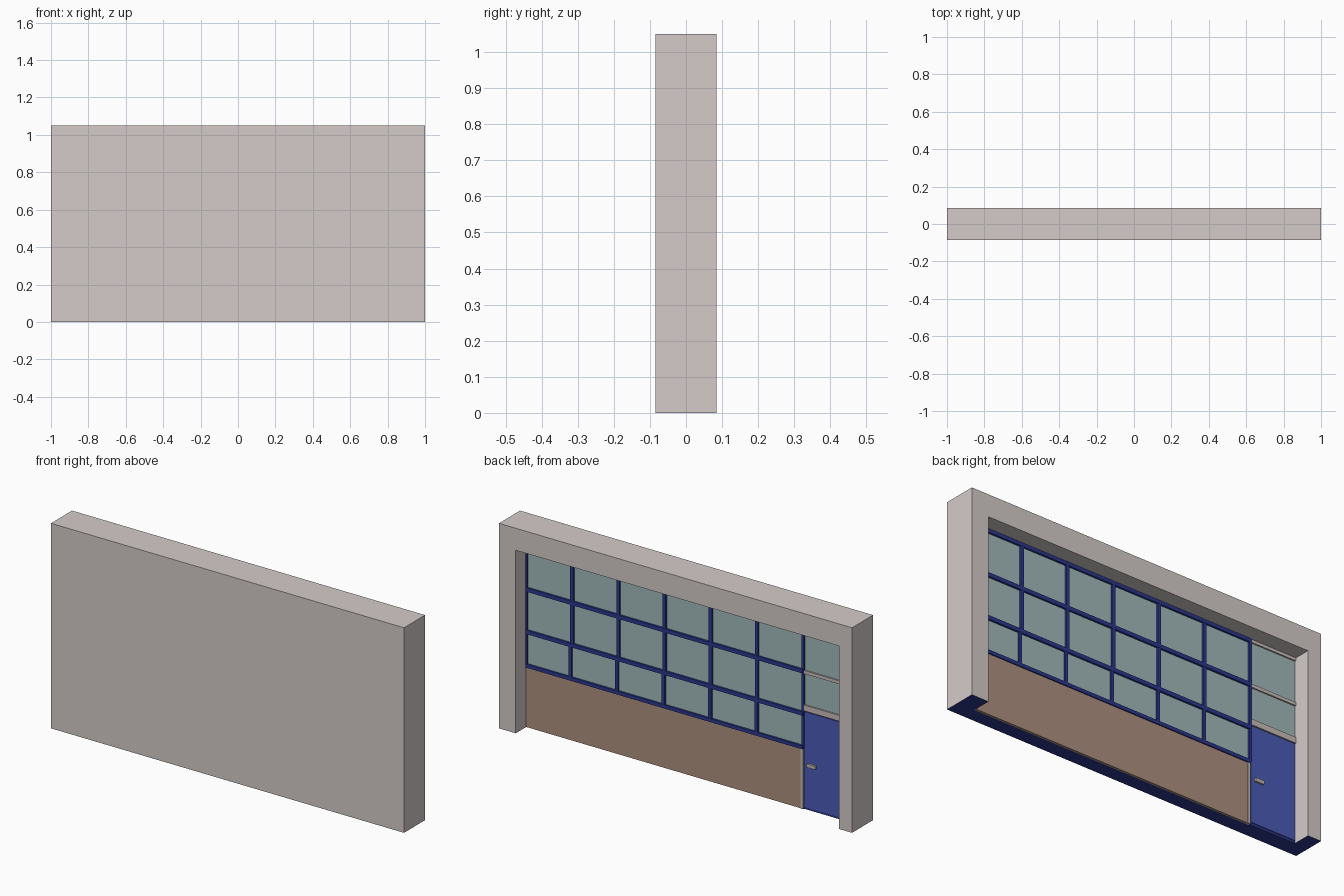
import bpy

if "Cube" in bpy.data.objects:
    bpy.data.objects.remove(bpy.data.objects["Cube"])

def mat(name, c):
    m = bpy.data.materials.new(name)
    m.diffuse_color = (*c, 1)
    m.use_nodes = True
    m.node_tree.nodes["Principled BSDF"].inputs["Base Color"].default_value = m.diffuse_color
    return m

WALL = mat("plaster", (0.66, 0.60, 0.59))
NAVY = mat("navy", (0.025, 0.04, 0.28))
DOOR = mat("door_blue", (0.07, 0.11, 0.48))
GLASS = mat("glass", (0.36, 0.49, 0.49))
BROWN = mat("brown_panel", (0.42, 0.28, 0.21))
FRAME = mat("frame", (0.58, 0.51, 0.49))

def box(name, x0, x1, y0, y1, z0, z1, m=None):
    bpy.ops.mesh.primitive_cube_add(size=1, location=((x0+x1)/2, (y0+y1)/2, (z0+z1)/2))
    o = bpy.context.object
    o.name = name
    o.scale = (abs(x1-x0), y1-y0, z1-z0)
    bpy.ops.object.transform_apply(location=True, scale=True)
    if m:
        o.data.materials.append(m)
    return o

L, R, TOP = 0.905, -0.925, 0.937      # opening limits
P, B = -0.665, -0.012                 # door post, recess back plane

# Wall slab with a recess open at the bottom
wall = box("wall", -1, 1, -0.085, 0.085, 0, 1.05, WALL)
cut = box("recess_cutter", R, L, B, 0.2, -0.1, TOP)
cut.hide_render = True
mod = wall.modifiers.new("recess", 'BOOLEAN')
mod.object, mod.operation, mod.solver = cut, 'DIFFERENCE', 'EXACT'
bpy.context.view_layer.objects.active = wall
bpy.ops.object.modifier_apply(modifier="recess")
bpy.data.objects.remove(cut)

# Dark underside of the wall
while len(wall.data.materials) > 1:
    wall.data.materials.pop()
wall.data.materials.append(NAVY)
for f in wall.data.polygons:
    f.material_index = int(f.normal.z < -0.9 and f.center.z < 0.01)

# Lower panel and glazing
box("lower_panel", P + 0.015, L, B, 0, 0, 0.315, BROWN)
box("main_glass", P, L, B, -0.004, 0.315, TOP, GLASS)
box("door_glass", R, P, B, -0.004, 0.53, TOP, GLASS)

# Horizontal bars of the main window
for i, (z, h) in enumerate([(0.316, 0.018), (0.489, 0.02), (0.706, 0.02), (0.928, 0.018)]):
    box(f"window_rail_{i}", P, L, B, 0.006, z - h/2, z + h/2, NAVY)

# Vertical bars: tall upper set and slightly shifted lower set
for i in range(7):
    x = 0.905 - 0.2615 * i
    w = 0.007 if i in (0, 6) else 0.009
    box(f"upper_mullion_{i}", x - w, min(x + w, L), B, 0.005, 0.49, TOP, NAVY)
    xl = 0.905 + (0.012 - 0.002 * i if 0 < i < 6 else 0) - 0.2615 * i
    box(f"lower_mullion_{i}", xl - w, min(xl + w, L), B, 0.005, 0.316, 0.49, NAVY)

# Door frame, transoms, door and handle
box("door_post", P, P + 0.015, B, 0.004, 0, 0.31, FRAME)
for n, z0, z1 in [("transom_top", 0.922, TOP), ("transom_middle", 0.695, 0.712), ("transom_low", 0.505, 0.535)]:
    box(n, R, P - 0.006, B, 0.003, z0, z1, FRAME)
box("door_surround", R, P, B, -0.004, 0, 0.51, NAVY)
box("door", R + 0.004, P - 0.006, -0.006, 0, 0.012, 0.5, DOOR)
box("door_handle", -0.738, -0.69, 0, 0.01, 0.224, 0.241, FRAME)
